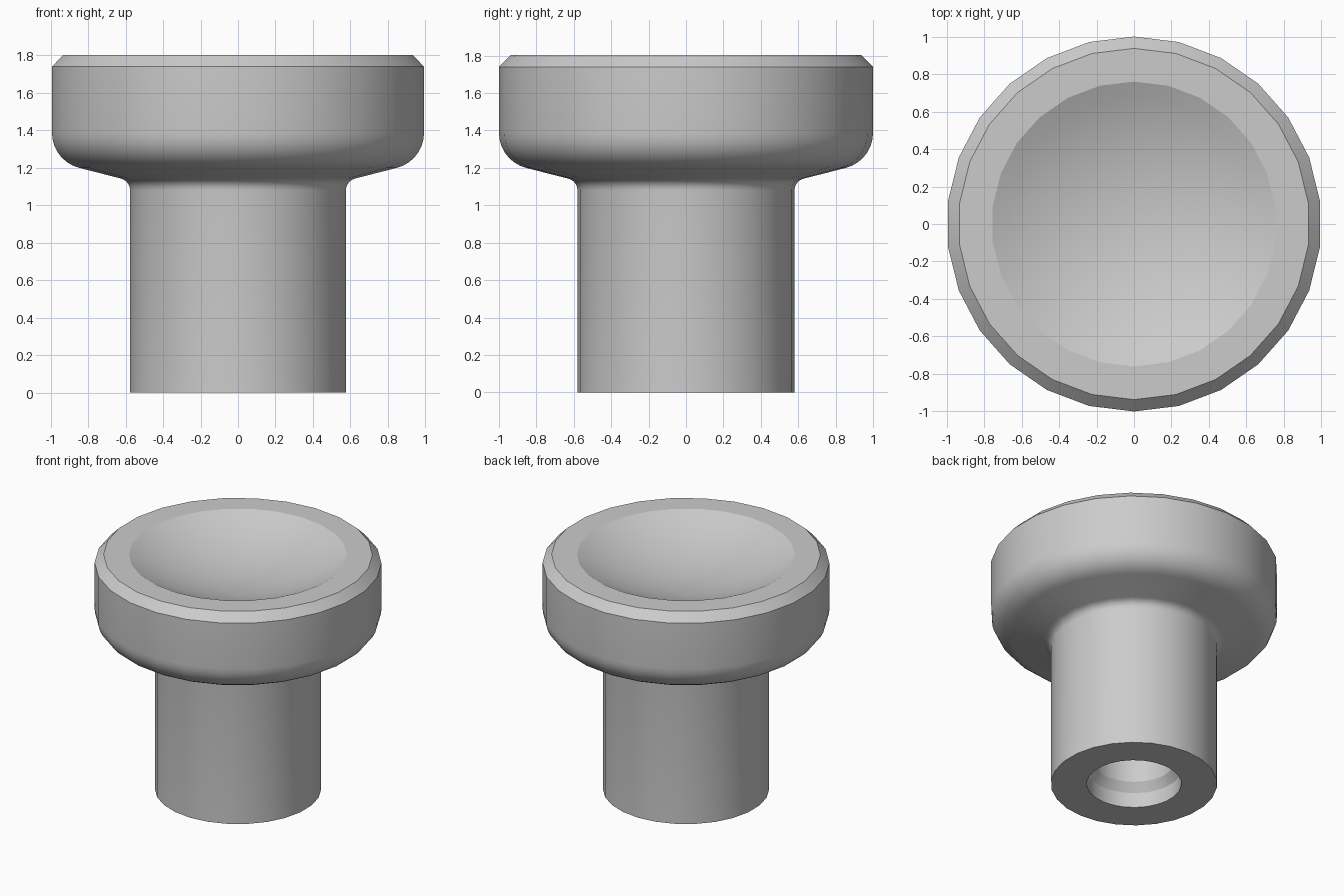
import bpy
import bmesh
from math import pi, radians, sin, cos
from mathutils import Vector, Matrix

SIDES = 26

old = bpy.data.objects.get("Cube")
if old:
    bpy.data.objects.remove(old, do_unlink=True)

grey = bpy.data.materials.new("plain grey")
grey.use_nodes = True
colour = (0.6, 0.6, 0.6, 1)
grey.diffuse_color = colour
grey.node_tree.nodes["Principled BSDF"].inputs["Base Color"].default_value = colour


def fillet(before, corner, after, cut, steps):
    """Round a profile corner with an arc starting `cut` away from it."""
    a, c, b = Vector(before), Vector(corner), Vector(after)
    u, v = (a - c).normalized(), (b - c).normalized()
    half = u.angle(v) / 2
    radius = cut * math_tan(half)
    axis = (u + v).normalized()
    centre = c + axis * (cut / cos(half))
    side = (u - v).normalized()
    sweep = pi / 2 - half
    points = []
    for i in range(steps + 1):
        t = sweep * (1 - 2 * i / steps)
        points.append(centre + radius * (side * sin(t) - axis * cos(t)))
    return [tuple(p) for p in points]


def math_tan(angle):
    return sin(angle) / cos(angle)


def bowl(rim, slope, top, steps):
    """Spherical dish from its rim down to the axis."""
    radius = rim / sin(slope)
    centre = top + radius * cos(slope)
    angles = [slope * (1 - i / steps) for i in range(steps + 1)]
    return [(radius * sin(t), centre - radius * cos(t)) for t in angles]


def lathe(name, profile):
    """Turn an (r, z) profile around the vertical axis."""
    bm = bmesh.new()
    verts = [bm.verts.new((0, r, z)) for r, z in profile]
    edges = [bm.edges.new(pair) for pair in zip(verts, verts[1:])]
    bmesh.ops.spin(bm, geom=verts + edges, cent=(0, 0, 0), axis=(0, 0, 1),
                   angle=2 * pi, steps=SIDES, use_merge=True)
    bmesh.ops.remove_doubles(bm, verts=bm.verts, dist=1e-4)
    bmesh.ops.recalc_face_normals(bm, faces=bm.faces)
    mesh = bpy.data.meshes.new(name)
    bm.to_mesh(mesh)
    bm.free()
    mesh.materials.append(grey)
    obj = bpy.data.objects.new(name, mesh)
    bpy.context.collection.objects.link(obj)
    bpy.ops.object.select_all(action='DESELECT')
    obj.select_set(True)
    bpy.context.view_layer.objects.active = obj
    bpy.ops.object.shade_smooth_by_angle(angle=radians(22))
    return obj


# Stepped bore, stem, flared head and dished top in one turned profile
bore = [(0, 0.9), (0.285, 0.9), (0.285, 0.18), (0.33, 0.115), (0.33, 0)]
neck, flare = (0.58, 1.13), (1, 1.237)
stem = [(0.58, 0)] + fillet((0.58, 0), neck, flare, 0.05, 5)
head = fillet(neck, flare, (1, 1.74), 0.15, 7) + [(1, 1.74), (0.937, 1.803)]
dish = bowl(0.76, radians(27), 1.803, 8)
lathe("knob", bore + stem + head + dish)
